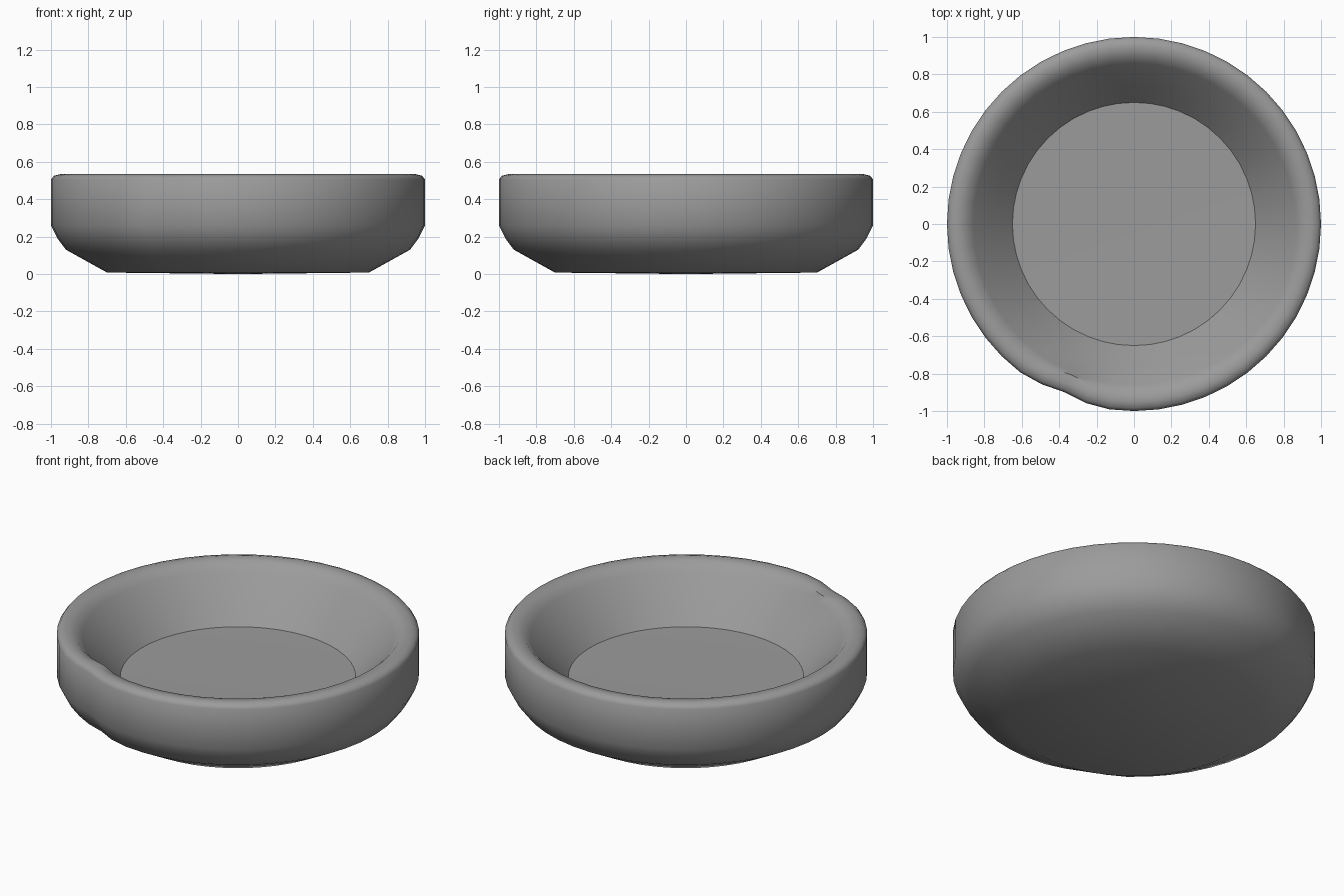
import bpy, bmesh, math

if "Cube" in bpy.data.objects:
    bpy.data.objects.remove(bpy.data.objects["Cube"])

SEGMENTS = 48
# Half section (radius, height): underside, outer wall, rim, inner wall, floor
PROFILE = [(0.70, 0.008), (0.92, 0.13), (0.965, 0.19), (1.0, 0.26), (1.0, 0.505),
           (0.985, 0.525), (0.95, 0.534), (0.90, 0.525), (0.86, 0.485),
           (0.75, 0.36), (0.65, 0.24), (0.35, 0.235)]
DENT_ANGLE, DENT_WIDTH, DENT_DEPTH = math.radians(247), 0.13, 0.027


def dent(angle, radius):
    # Shallow worn notch on the outer wall
    if radius < 0.9:
        return 0.0
    return DENT_DEPTH * math.exp(-((angle - DENT_ANGLE) / DENT_WIDTH) ** 2)


bm = bmesh.new()
rings = []
for r, z in PROFILE:
    ring = []
    for i in range(SEGMENTS):
        a = 2 * math.pi * i / SEGMENTS
        rr = r - dent(a, r)
        ring.append(bm.verts.new((rr * math.cos(a), rr * math.sin(a), z)))
    rings.append(ring)

# Skin neighbouring rings
for lower, upper in zip(rings, rings[1:]):
    for i in range(SEGMENTS):
        j = (i + 1) % SEGMENTS
        bm.faces.new((lower[i], lower[j], upper[j], upper[i]))

# Close the underside and the floor with fans
for ring, z in ((rings[0], 0.0), (rings[-1], 0.235)):
    centre = bm.verts.new((0, 0, z))
    for i in range(SEGMENTS):
        bm.faces.new((ring[i], ring[(i + 1) % SEGMENTS], centre))

bmesh.ops.recalc_face_normals(bm, faces=bm.faces)
mesh = bpy.data.meshes.new("bowl")
bm.to_mesh(mesh)
bm.free()
bowl = bpy.data.objects.new("bowl", mesh)
bpy.context.collection.objects.link(bowl)

# Dark grey clay
clay = bpy.data.materials.new("dark_grey_clay")
clay.diffuse_color = (0.33, 0.33, 0.33, 1)
clay.use_nodes = True
clay.node_tree.nodes["Principled BSDF"].inputs["Base Color"].default_value = clay.diffuse_color
mesh.materials.append(clay)

# Smooth shading, keeping the crease around the floor
bpy.context.view_layer.objects.active = bowl
bowl.select_set(True)
bpy.ops.object.shade_smooth_by_angle(angle=math.radians(42))
